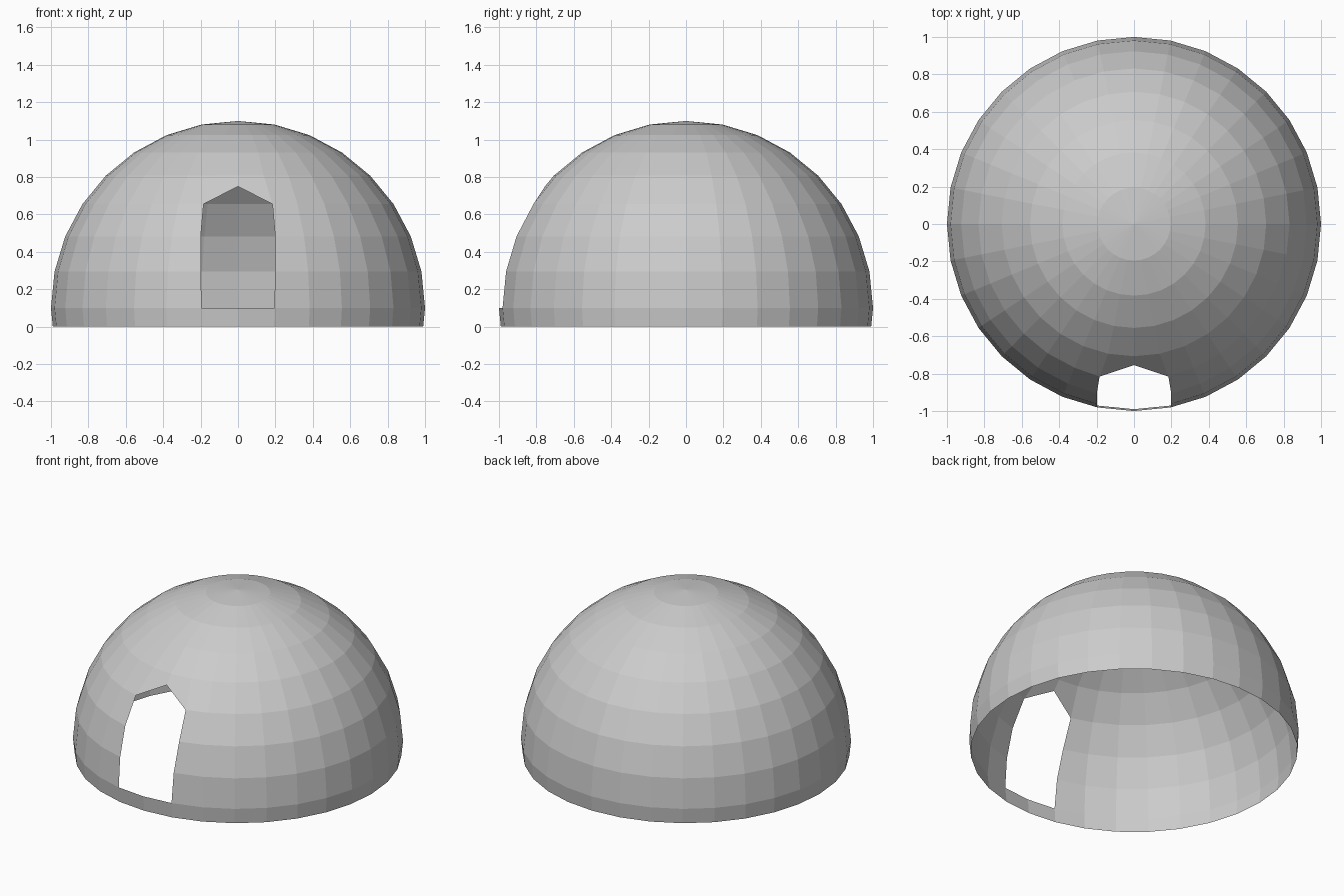
import bpy, bmesh
from mathutils import Matrix

if "Cube" in bpy.data.objects:
    bpy.data.objects.remove(bpy.data.objects["Cube"])

# Low-poly sphere shell, its equator slightly above the ground
EQUATOR = 0.10
bm = bmesh.new()
bmesh.ops.create_uvsphere(bm, u_segments=32, v_segments=16, radius=1.0,
                          matrix=Matrix.Translation((0, 0, EQUATOR)))

# Open bottom: cut away everything below the ground
bmesh.ops.bisect_plane(bm, geom=bm.verts[:] + bm.edges[:] + bm.faces[:],
                       plane_co=(0, 0, 0), plane_no=(0, 0, 1), clear_inner=True)

# Doorway: two columns by three rows of faces at the front
door = []
for f in bm.faces:
    c = f.calc_center_median()
    if abs(c.x) < 0.12 and c.y < 0 and EQUATOR < c.z < 0.65:
        door.append(f)
bmesh.ops.delete(bm, geom=door, context='FACES')

# Straighten the jambs and raise the middle of the lintel to a point
jamb = {0.295: 0.198, 0.483: 0.199, 0.656: 0.184}
for v in bm.verts:
    if v.co.y > -0.5:
        continue
    for z, x in jamb.items():
        if abs(v.co.z - z) < 0.01:
            if 0.1 < abs(v.co.x) < 0.2:
                v.co.x = x if v.co.x > 0 else -x
            elif abs(v.co.x) < 0.01:
                v.co.y, v.co.z = -0.754, 0.75

mesh = bpy.data.meshes.new("dome_shell")
bm.to_mesh(mesh)
bm.free()
bpy.context.collection.objects.link(bpy.data.objects.new("dome_shell", mesh))
